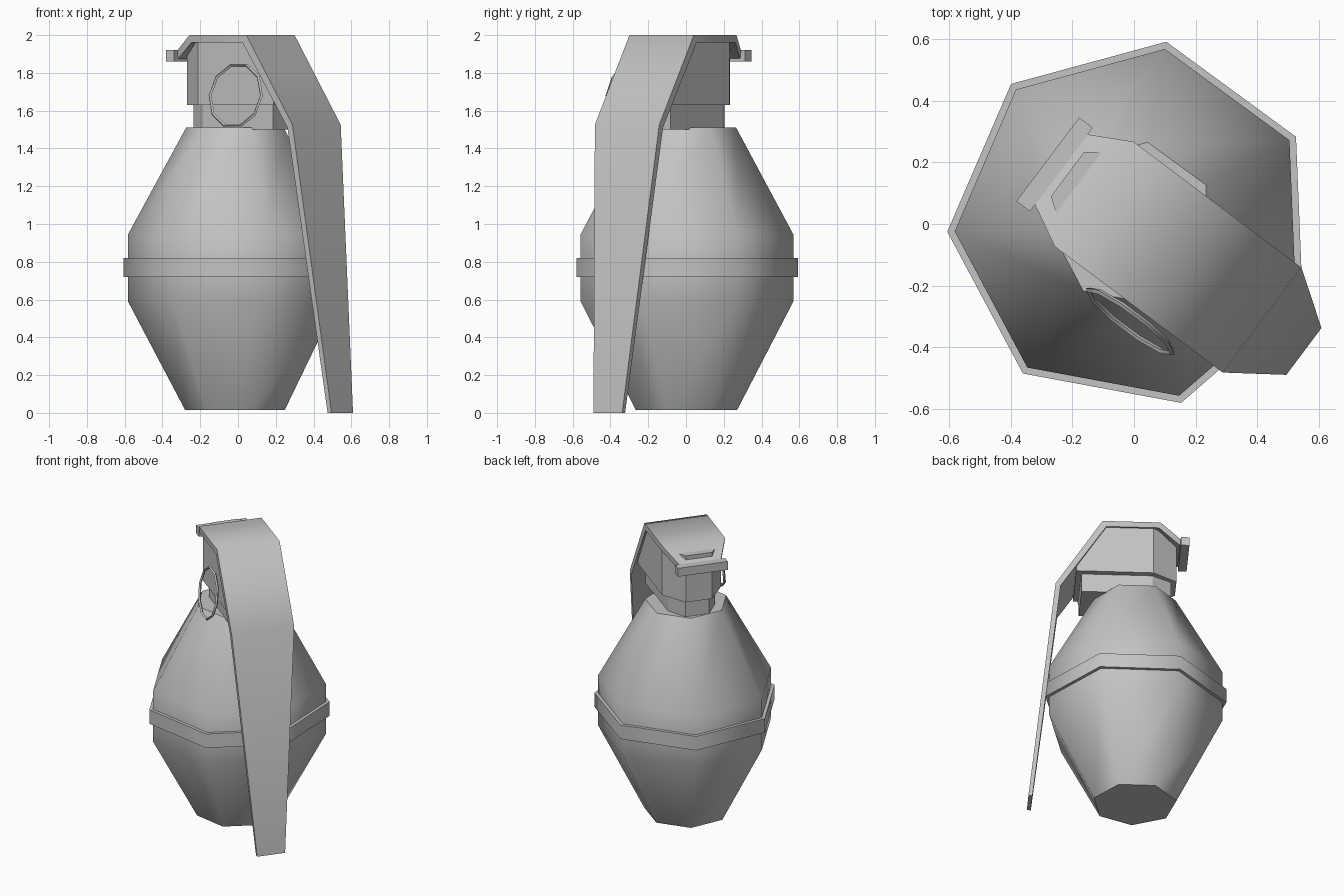
import bpy, bmesh, math
from mathutils import Vector, Matrix

cube = bpy.data.objects.get("Cube")
if cube:
    bpy.data.objects.remove(cube, do_unlink=True)

GREY = (0.55, 0.55, 0.55, 1.0)
metal = bpy.data.materials.new("grey_metal")
metal.use_nodes = True
metal.diffuse_color = GREY
metal.node_tree.nodes["Principled BSDF"].inputs["Base Color"].default_value = GREY

# Lever axes: U points along the lever, V across it
U, V, Z = Vector((0.8, -0.6, 0)), Vector((0.6, 0.8, 0)), Vector((0, 0, 1))


def place(u, v, z):
    return U * u + V * v + Z * z


def finish(obj, name, angle):
    obj.name = obj.data.name = name
    obj.data.materials.clear()
    obj.data.materials.append(metal)
    bpy.ops.object.select_all(action="DESELECT")
    obj.select_set(True)
    bpy.context.view_layer.objects.active = obj
    bpy.ops.object.shade_smooth_by_angle(angle=math.radians(angle))


def loft(name, rings, angle=30, closed=False):
    """Skin a list of point rings, capped at the ends or closed into a loop."""
    bm = bmesh.new()
    loops = [[bm.verts.new(p) for p in ring] for ring in rings]
    n = len(loops[0])
    pairs = list(zip(loops, loops[1:]))
    if closed:
        pairs.append((loops[-1], loops[0]))
    else:
        bm.faces.new(loops[0])
        bm.faces.new(loops[-1])
    for a, b in pairs:
        for i in range(n):
            j = (i + 1) % n
            bm.faces.new((a[i], a[j], b[j], b[i]))
    bmesh.ops.recalc_face_normals(bm, faces=bm.faces)
    mesh = bpy.data.meshes.new(name)
    bm.to_mesh(mesh)
    bm.free()
    obj = bpy.data.objects.new(name, mesh)
    bpy.context.collection.objects.link(obj)
    finish(obj, name, angle)
    return obj


def heptagon(radius, z):
    angles = [math.radians(79.5) + math.tau * i / 7 for i in range(7)]
    return [Vector((radius * math.cos(a) - 0.005, radius * math.sin(a), z)) for a in angles]


# Seven-sided body
body_profile = [(0.275, 0.015), (0.578, 0.59), (0.578, 0.945), (0.27, 1.51)]
loft("body", [heptagon(r, z) for r, z in body_profile], 58)

# Raised band round the middle
band_profile = [(0.56, 0.72), (0.602, 0.72), (0.602, 0.82), (0.56, 0.82)]
loft("waist_band", [heptagon(r, z) for r, z in band_profile], 58, closed=True)


# Fuze head and neck share one plan: chamfered back, straight sides, flat front
def fuze_ring(back, chamfer, back_half, side_half, front, z):
    half = [(back, back_half), (chamfer, side_half), (front, side_half)]
    plan = half + [(u, -v) for u, v in reversed(half)]
    return [place(u, v, z) for u, v in plan]


loft("fuze_neck", [fuze_ring(-0.235, -0.11, 0.08, 0.16, 0.35, z) for z in (1.5, 1.64)])
head_profile = [(0.385, 1.63), (0.385, 1.66), (0.19, 1.962)]
loft("fuze_head", [fuze_ring(-0.27, -0.115, 0.09, 0.2, f, z) for f, z in head_profile])

# Safety lever: outer point, inner point, half width
lever_path = [
    ((-0.30, 1.915), (-0.29, 1.875), 0.14),
    ((-0.162, 2.0), (-0.15, 1.96), 0.213),
    ((0.215, 2.0), (0.19, 1.96), 0.213),
    ((0.52, 1.525), (0.487, 1.51), 0.213),
    ((0.69, 0.0), (0.664, 0.0), 0.095),
]
lever_rings = []
for (uo, zo), (ui, zi), w in lever_path:
    lever_rings.append([place(uo, w, zo), place(uo, -w, zo),
                        place(ui, -w, zi), place(ui, w, zi)])
loft("safety_lever", lever_rings, 58)

# Cross bar at the back of the lever
bar_section = [(-0.35, 1.86), (-0.295, 1.86), (-0.295, 1.92), (-0.35, 1.92)]
loft("lever_cross_bar", [[place(u, v, z) for u, z in bar_section] for v in (-0.17, 0.17)])

# Pull ring hanging on the side, leaning outward at the bottom
up = (Z + V * 0.17).normalized()
out = U.cross(up)
bpy.ops.mesh.primitive_torus_add(major_segments=10, minor_segments=4,
                                 major_radius=0.17, minor_radius=0.009)
ring = bpy.context.object
basis = Matrix((U, up, out)).transposed().to_4x4()
ring.data.transform(Matrix.Translation(place(0.18, -0.26, 1.68)) @ basis)
ring.matrix_world = Matrix.Identity(4)
finish(ring, "pull_ring", 30)
